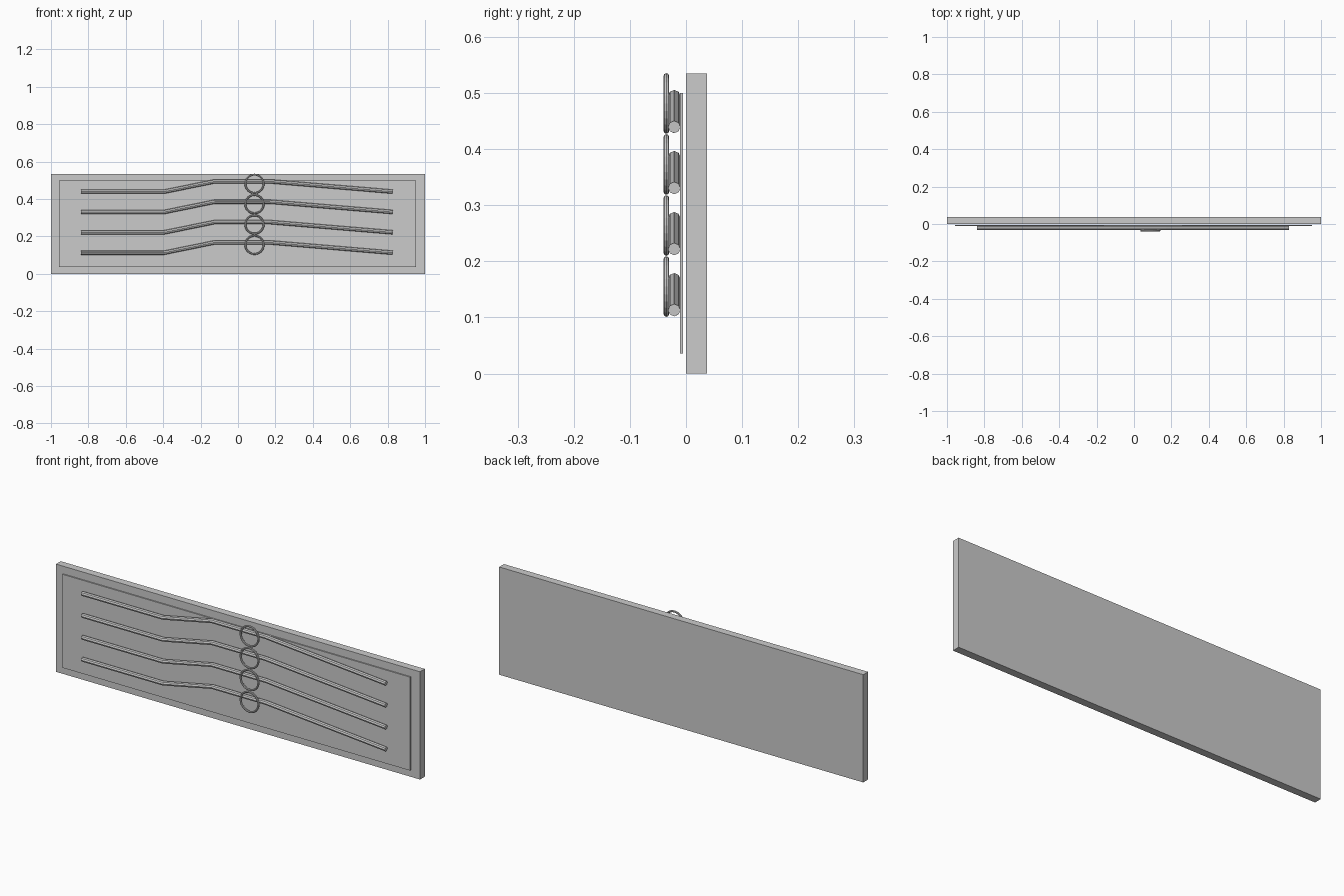
import bpy
import math

if "Cube" in bpy.data.objects:
    bpy.data.objects.remove(bpy.data.objects["Cube"], do_unlink=True)

grey = bpy.data.materials.new("light grey")
grey.use_nodes = True
grey.diffuse_color = (0.6, 0.6, 0.6, 1)
grey.node_tree.nodes["Principled BSDF"].inputs["Base Color"].default_value = (0.6, 0.6, 0.6, 1)


def box(name, low, high):
    centre = [(a + b) / 2 for a, b in zip(low, high)]
    bpy.ops.mesh.primitive_cube_add(size=1, location=centre)
    obj = bpy.context.object
    obj.name = name
    obj.scale = [b - a for a, b in zip(low, high)]
    bpy.ops.object.transform_apply(location=False, rotation=False, scale=True)
    obj.data.materials.append(grey)


def rod(name, path, y, z, radius):
    curve = bpy.data.curves.new(name, "CURVE")
    curve.dimensions = "3D"
    curve.bevel_depth = radius
    curve.bevel_resolution = 2
    curve.use_fill_caps = True
    spline = curve.splines.new("POLY")
    spline.points.add(len(path) - 1)
    for point, (x, rise) in zip(spline.points, path):
        point.co = (x, y, z + rise, 1)
    spline.use_smooth = False
    curve.materials.append(grey)
    obj = bpy.data.objects.new(name, curve)
    bpy.context.collection.objects.link(obj)


# Backing board and thin raised panel
box("backing_board", (-1, 0, 0), (1, 0.0375, 0.535))
box("front_panel", (-0.957, -0.011, 0.036), (0.953, -0.005, 0.5))

# Four bent rods, each with a ring in front of its raised stretch
bend = [(-0.84, 0), (-0.395, 0), (-0.125, 0.055), (0.17, 0.055), (0.828, 0)]
for i in range(4):
    z = 0.113 + i * 0.1088
    rod(f"bent_rod_{i + 1}", bend, -0.021, z, 0.011)
    bpy.ops.mesh.primitive_torus_add(
        major_segments=24, minor_segments=8, major_radius=0.049, minor_radius=0.005,
        location=(0.088, -0.035, z + 0.042), rotation=(math.pi / 2, 0, 0))
    ring = bpy.context.object
    ring.name = f"ring_{i + 1}"
    ring.data.materials.append(grey)
